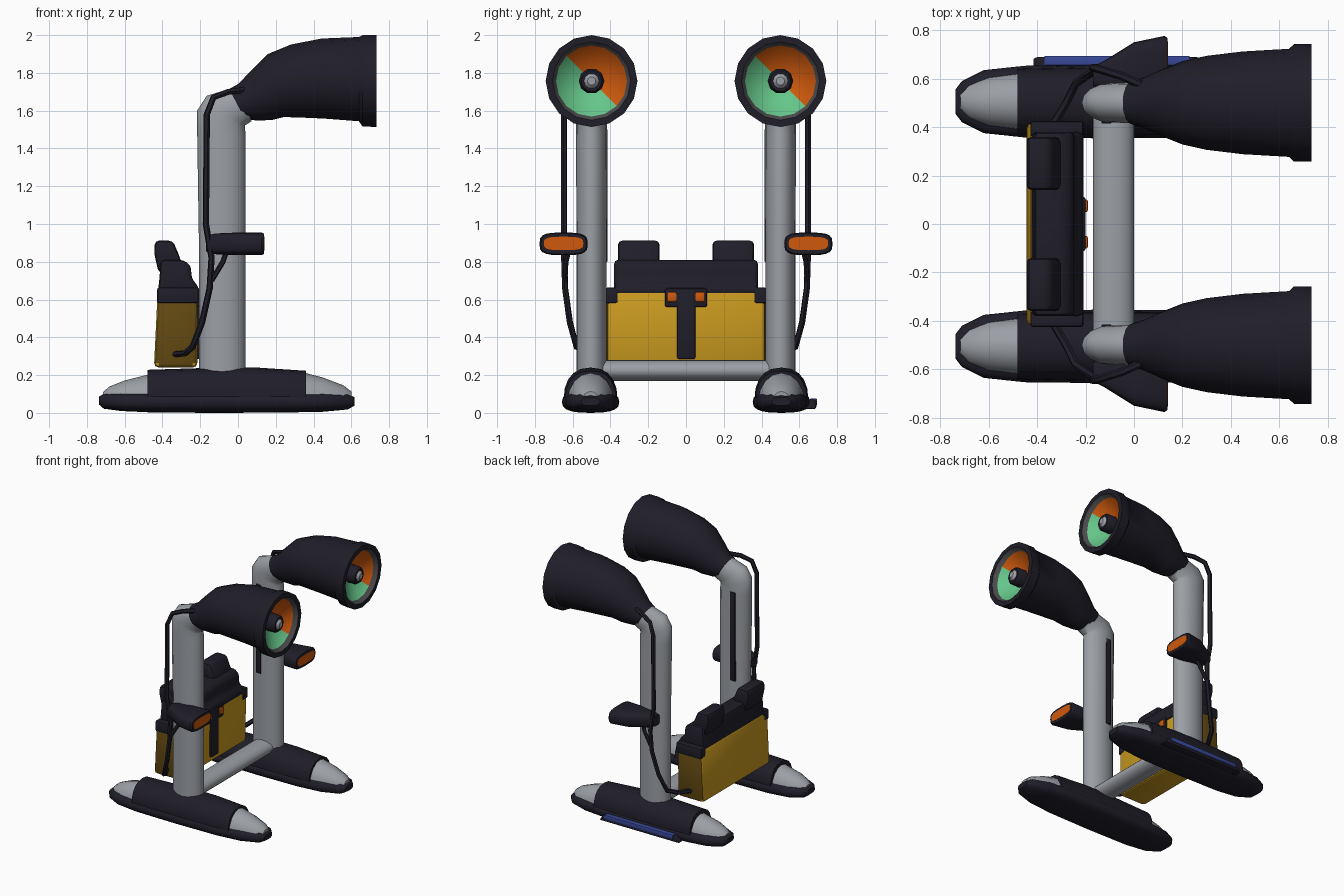
import bpy, bmesh, math
from mathutils import Vector

if "Cube" in bpy.data.objects:
    bpy.data.objects.remove(bpy.data.objects["Cube"])

def mat(name, c):
    m = bpy.data.materials.new(name)
    m.diffuse_color = (*c, 1)
    m.use_nodes = True
    m.node_tree.nodes["Principled BSDF"].inputs["Base Color"].default_value = m.diffuse_color
    return m

BLACK = mat("navy black", (0.014, 0.013, 0.022))
GREY = mat("light grey", (0.33, 0.35, 0.38))
DARK = mat("dark grey", (0.07, 0.07, 0.075))
YELLOW = mat("yellow", (0.60, 0.33, 0.014))
OCHRE = mat("dark ochre", (0.13, 0.07, 0.006))
ORANGE = mat("orange", (0.62, 0.10, 0.004))
GREEN = mat("green", (0.13, 0.56, 0.25))
BLUE = mat("blue", (0.04, 0.065, 0.32))

def finish(bm, name, mats, smooth=40):
    bmesh.ops.recalc_face_normals(bm, faces=bm.faces)
    me = bpy.data.meshes.new(name)
    bm.to_mesh(me)
    bm.free()
    ob = bpy.data.objects.new(name, me)
    bpy.context.collection.objects.link(ob)
    for m in mats:
        me.materials.append(m)
    bpy.ops.object.select_all(action='DESELECT')
    ob.select_set(True)
    bpy.context.view_layer.objects.active = ob
    bpy.ops.object.shade_smooth_by_angle(angle=math.radians(smooth))
    return ob

def ring(c, ry, rv, a=0, n=16, p=1.0, floor=None):
    """Superellipse ring, normal in the xz plane a degrees above +x; floor flattens it below."""
    a = math.radians(a)
    v = Vector((-math.sin(a), 0, math.cos(a)))
    f = lambda k: math.copysign(abs(k) ** p, k)
    out = []
    for i in range(n):
        t = 2 * math.pi * i / n
        q = Vector(c) + Vector((0, ry * f(math.cos(t)), 0)) + v * rv * f(math.sin(t))
        if floor is not None:
            q.z = max(q.z, floor + .0005 * math.sin(t))
        out.append(q)
    return out

def loft(name, rings, mats, rule=None, smooth=40):
    """Skin rings; rule(ring index, segment index) gives the material slot."""
    bm = bmesh.new()
    vs = [[bm.verts.new(p) for p in r] for r in rings]
    n = len(vs[0])
    for k in range(len(vs) - 1):
        for i in range(n):
            j = (i + 1) % n
            f = bm.faces.new((vs[k][i], vs[k][j], vs[k + 1][j], vs[k + 1][i]))
            if rule:
                f.material_index = rule(k, i)
    for k, r in ((0, vs[0]), (len(vs) - 2, vs[-1])):
        f = bm.faces.new(r)
        if rule:
            f.material_index = rule(k, 0)
    return finish(bm, name, mats, smooth)

def prism(name, prof, y0, y1, m, bevel=0.02):
    """Extrude an xz profile along y and round its edges."""
    bm = bmesh.new()
    f = bm.faces.new([bm.verts.new((x, y0, z)) for x, z in prof])
    ext = bmesh.ops.extrude_face_region(bm, geom=[f])
    bmesh.ops.translate(bm, vec=(0, y1 - y0, 0),
                        verts=[e for e in ext['geom'] if isinstance(e, bmesh.types.BMVert)])
    bmesh.ops.bevel(bm, geom=bm.edges[:], offset=bevel, segments=2, profile=0.5,
                    affect='EDGES', clamp_overlap=True)
    return finish(bm, name, [m])

def box(name, x0, x1, y0, y1, z0, z1, m, bevel=0.02):
    y0, y1 = sorted((y0, y1))
    return prism(name, [(x0, z0), (x1, z0), (x1, z1), (x0, z1)], y0, y1, m, bevel)

def tube(name, pts, r, m):
    cu = bpy.data.curves.new(name, 'CURVE')
    cu.dimensions = '3D'
    cu.bevel_depth = r
    cu.bevel_resolution = 1
    cu.use_fill_caps = True
    sp = cu.splines.new('POLY')
    sp.points.add(len(pts) - 1)
    for q, p in zip(sp.points, pts):
        q.co = (*p, 1)
    cu.materials.append(m)
    ob = bpy.data.objects.new(name, cu)
    bpy.context.collection.objects.link(ob)
    bpy.ops.object.select_all(action='DESELECT')
    ob.select_set(True)
    bpy.context.view_layer.objects.active = ob
    bpy.ops.object.convert(target='MESH')
    bpy.ops.object.shade_smooth_by_angle(angle=math.radians(50))

def head_rule(k, i):
    if k < 9:
        return 0
    if k == 9:
        return 1
    return 3 if 6 <= i < 14 else 2      # green lower left, orange upper right

for s, side in ((-1, "right"), (1, "left")):
    y, yf = s * 0.5, s * 0.505
    # leg post bending forward at the top
    loft(f"{side}_post", [ring((x, y, z), ry, rv, a) for x, z, ry, rv, a in (
        (-.083, .06, .08, .124, 90), (-.083, .9, .08, .124, 90), (-.088, 1.48, .082, .128, 90),
        (-.09, 1.555, .082, .134, 70), (-.065, 1.60, .082, .128, 52), (.03, 1.635, .085, .1, 25))],
        [GREY])
    # dark strip on the inner face of the post
    box(f"{side}_post_strip", -.135, -.092, s * .415, s * .432, .8, 1.5, BLACK, .004)
    # flared head with rim, recessed dish and coloured sectors
    loft(f"{side}_head", [ring((x, y, z), r, r, a) for x, z, r, a in (
        (-.005, 1.635, .09, 28), (.05, 1.645, .108, 26), (.12, 1.678, .14, 24),
        (.2, 1.733, .172, 14), (.3, 1.757, .194, 6), (.45, 1.77, .212, 2), (.64, 1.767, .223, 0),
        (.66, 1.758, .242, 0), (.733, 1.757, .243, 0))]
        + [ring((x, y, 1.757), r, r) for x, r in ((.733, .207), (.70, .188), (.62, .05))],
        [BLACK, DARK, ORANGE, GREEN], head_rule)
    # hub in the dish
    loft(f"{side}_hub", [ring((x, y, 1.757), r, r, n=10) for x, r in (
        (.61, .068), (.69, .068), (.71, .055), (.708, .04), (.725, .022))],
        [BLACK, GREY], lambda k, i: 1 if k >= 3 else 0)
    # foot: boat-shaped sole
    loft(f"{side}_sole", [ring((x, yf, z), ry, rz, n=20, p=.75) for x, z, ry, rz in (
        (-.737, .065, .05, .02), (-.71, .062, .085, .04), (-.62, .06, .13, .05),
        (-.45, .058, .148, .056), (-.1, .058, .152, .058), (.25, .058, .148, .056),
        (.45, .06, .13, .054), (.58, .06, .09, .042), (.617, .06, .05, .022))], [BLACK])
    # toe and heel domes
    for nm, rows in (("back", ((-.715, .045, .045), (-.68, .075, .075), (-.6, .105, .107),
                               (-.46, .122, .142))),
                     ("front", ((.35, .122, .148), (.45, .11, .122), (.56, .08, .08),
                                (.6, .045, .048)))):
        loft(f"{side}_{nm}_toe_cap", [ring((x, yf, .065), ry, rz, floor=.06)
                                      for x, ry, rz in rows], [GREY])
    # black band over the middle of the foot
    loft(f"{side}_foot_band", [ring((x, yf, .065), ry, rz, n=20, p=.85, floor=.05)
                               for x, ry, rz in (
        (-.48, .138, .163), (-.2, .143, .172), (-.03, .143, .175), (.1, .143, .175),
        (.36, .135, .158))], [BLACK])
    # side lamp on the post
    loft(f"{side}_side_lamp", [ring((x, s * yc, .895), ry, rz, n=20, p=.6) for x, yc, ry, rz in (
        (-.17, .61, .04, .04), (-.12, .615, .06, .055), (.0, .64, .11, .06),
        (.125, .648, .128, .06), (.138, .648, .12, .054))], [BLACK])
    loft(f"{side}_lamp_lens", [ring((x, s * .648, .897), .105, .036, n=20, p=.6)
                               for x in (.134, .1405)], [ORANGE])
    # cables from head to bag and from lamp to the main cable
    tube(f"{side}_cable", [(x, s * yy, z) for x, yy, z in (
        (.04, .57, 1.71), (-.05, .61, 1.70), (-.13, .635, 1.67), (-.165, .645, 1.58),
        (-.17, .645, 1.0), (-.14, .645, .82), (-.15, .64, .66), (-.19, .615, .48),
        (-.24, .58, .35), (-.28, .5, .315), (-.34, .4, .31))], .017, BLACK)
    tube(f"{side}_lamp_cable", [(-.06, s * .62, .86), (-.08, s * .635, .8), (-.14, s * .64, .7)],
         .014, BLACK)
    # bag: knobs, shoulder corners and buckle pegs
    prism(f"{side}_bag_knob", [(-.42, .74), (-.29, .76), (-.31, .83), (-.345, .912), (-.44, .912),
                               (-.445, .85)],
          s * .25 - .11, s * .25 + .11, BLACK, .022)
    box(f"{side}_bag_corner", -.428, -.208, s * .36, s * .425, .58, .665, BLACK, .012)
    box(f"{side}_bag_peg", -.22, -.19, s * .075 - .026, s * .075 + .026, .588, .64, ORANGE, .008)

# lip and blue stripe on the outer edge of the left sole
prism("sole_lip", [(-.42, .02), (.28, .02), (.24, .07), (-.38, .07)], .6, .69, BLACK, .012)
prism("sole_stripe", [(-.37, .042), (.23, .042), (.23, .075), (-.37, .075)], .655, .694, BLUE, .004)

# crossbar between the posts
loft("crossbar", [[Vector((-.085 + .085 * math.cos(t), yy, .225 + .056 * math.sin(t)))
                   for t in (2 * math.pi * i / 16 for i in range(16))] for yy in (-.46, .46)], [GREY])

# bag body with darker end panels, lid and front strap
bag = prism("bag_body", [(-.445, .24), (-.215, .24), (-.213, .65), (-.425, .65)],
            -.42, .42, YELLOW, .025)
bag.data.materials.append(OCHRE)
for f in bag.data.polygons:
    f.material_index = 1 if abs(f.normal.y) > .9 else 0
prism("bag_lid", [(-.425, .63), (-.205, .63), (-.21, .67), (-.245, .71), (-.25, .78), (-.29, .81),
                  (-.41, .81), (-.415, .72)], -.38, .38, BLACK, .02)
box("bag_strap", -.23, -.2, -.047, .05, .285, .66, BLACK, .01)
box("bag_strap_top", -.23, -.2, -.112, .112, .56, .66, BLACK, .01)
